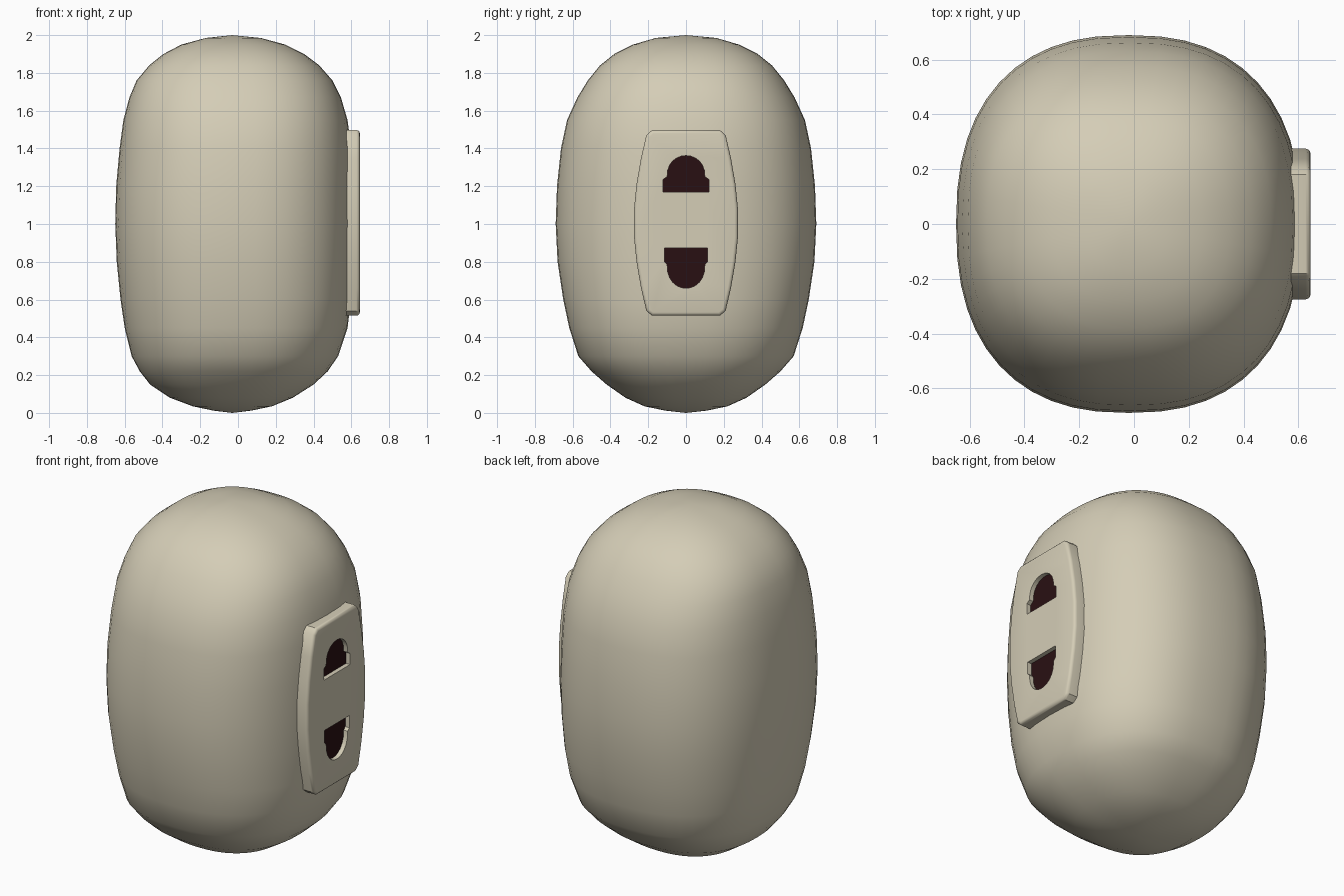
import bpy, bmesh, math

if "Cube" in bpy.data.objects:
    bpy.data.objects.remove(bpy.data.objects["Cube"])


def material(name, rgb):
    m = bpy.data.materials.new(name)
    m.diffuse_color = (*rgb, 1)
    m.use_nodes = True
    m.node_tree.nodes["Principled BSDF"].inputs["Base Color"].default_value = m.diffuse_color
    return m


CREAM = material("warm cream", (0.66, 0.61, 0.47))
DARK = material("dark maroon", (0.022, 0.005, 0.006))


def make_object(name, bm, mat):
    bmesh.ops.recalc_face_normals(bm, faces=bm.faces)
    me = bpy.data.meshes.new(name)
    bm.to_mesh(me)
    bm.free()
    me.materials.append(mat)
    ob = bpy.data.objects.new(name, me)
    bpy.context.collection.objects.link(ob)
    return ob


def activate(ob):
    bpy.ops.object.select_all(action='DESELECT')
    ob.select_set(True)
    bpy.context.view_layer.objects.active = ob


def prism(name, outline, x0, x1, mat):
    """Extrude a (y, z) outline along x."""
    bm = bmesh.new()
    back = [bm.verts.new((x0, y, z)) for y, z in outline]
    front = [bm.verts.new((x1, y, z)) for y, z in outline]
    bm.faces.new(back)
    bm.faces.new(front)
    n = len(outline)
    for i in range(n):
        j = (i + 1) % n
        bm.faces.new((back[i], back[j], front[j], front[i]))
    return make_object(name, bm, mat)


# Rounded body: rings of (height, left extent, right extent, half depth)
rows = [(0.012, .13, .07, .11), (0.035, .24, .18, .22), (0.08, .36, .29, .32),
        (0.15, .465, .40, .42), (0.22, .52, .475, .50), (0.30, .563, .53, .57),
        (0.45, .60, .58, .618), (0.6, .622, .598, .65), (0.8, .642, .606, .68),
        (1.0, .65, .61, .69), (1.2, .645, .607, .683), (1.4, .627, .60, .662),
        (1.55, .607, .58, .63), (1.67, .575, .545, .575), (1.76, .537, .50, .52),
        (1.84, .47, .43, .455), (1.90, .395, .35, .38), (1.95, .30, .25, .28),
        (1.985, .17, .12, .16)]
SEG = 48
POWER = 2 / 2.4
bm = bmesh.new()
rings = []
for z, xl, xr, hy in rows:
    cx, hx = (xr - xl) / 2, (xr + xl) / 2
    ring = []
    for k in range(SEG):
        a = 2 * math.pi * k / SEG
        c, s = math.cos(a), math.sin(a)
        ring.append(bm.verts.new((cx + hx * math.copysign(abs(c) ** POWER, c),
                                  hy * math.copysign(abs(s) ** POWER, s), z)))
    rings.append(ring)
for lo, hi in zip(rings, rings[1:]):
    for k in range(SEG):
        j = (k + 1) % SEG
        bm.faces.new((lo[k], lo[j], hi[j], hi[k]))
for ring, z in ((rings[0], 0.0), (rings[-1], 2.0)):
    pole = bm.verts.new((-0.03, 0, z))
    for k in range(SEG):
        bm.faces.new((ring[k], ring[(k + 1) % SEG], pole))
body = make_object("body", bm, CREAM)
activate(body)
bpy.ops.object.shade_smooth()

# Socket plate with bulging sides
side = [(0.18, 0.515), (0.21, 0.54), (0.238, 0.66), (0.262, 0.80), (0.275, 0.93),
        (0.275, 1.08), (0.262, 1.21), (0.238, 1.35), (0.21, 1.47), (0.18, 1.497)]
outline = side + [(-y, z) for y, z in reversed(side)]
plate = prism("socket_plate", outline, 0.56, 0.645, CREAM)
bm = bmesh.new()
bm.from_mesh(plate.data)
rim = [e for e in bm.edges if all(v.co.x > 0.64 for v in e.verts)]
bmesh.ops.bevel(bm, geom=rim, offset=0.018, segments=3, profile=0.5, affect='EDGES')
bm.to_mesh(plate.data)
bm.free()


# Socket holes: a slot with a rounded dome beyond it
def hole_outline(z_slot, z_dome, z_tip, half_slot, half_dome, direction):
    pts = [(half_slot, z_slot), (half_slot, z_dome)]
    for k in range(13):
        a = math.pi * k / 12
        pts.append((half_dome * math.cos(a),
                    z_dome + direction * 0.015 + (z_tip - z_dome - direction * 0.015)
                    * math.sin(a) ** 0.85))
    return pts + [(-half_slot, z_dome), (-half_slot, z_slot)]


holes = {"upper": hole_outline(1.17, 1.235, 1.362, 0.122, 0.10, 1),
         "lower": hole_outline(0.872, 0.80, 0.66, 0.115, 0.10, -1)}
for name, pts in holes.items():
    cutter = prism(name + "_hole_cutter", pts, 0.615, 0.70, CREAM)
    mod = plate.modifiers.new(name, 'BOOLEAN')
    mod.operation = 'DIFFERENCE'
    mod.solver = 'EXACT'
    mod.object = cutter
    activate(plate)
    bpy.ops.object.modifier_apply(modifier=name)
    bpy.data.objects.remove(cutter)
    prism(name + "_hole_floor", pts, 0.613, 0.619, DARK)
activate(plate)
bpy.ops.object.shade_smooth_by_angle(angle=math.radians(35))
